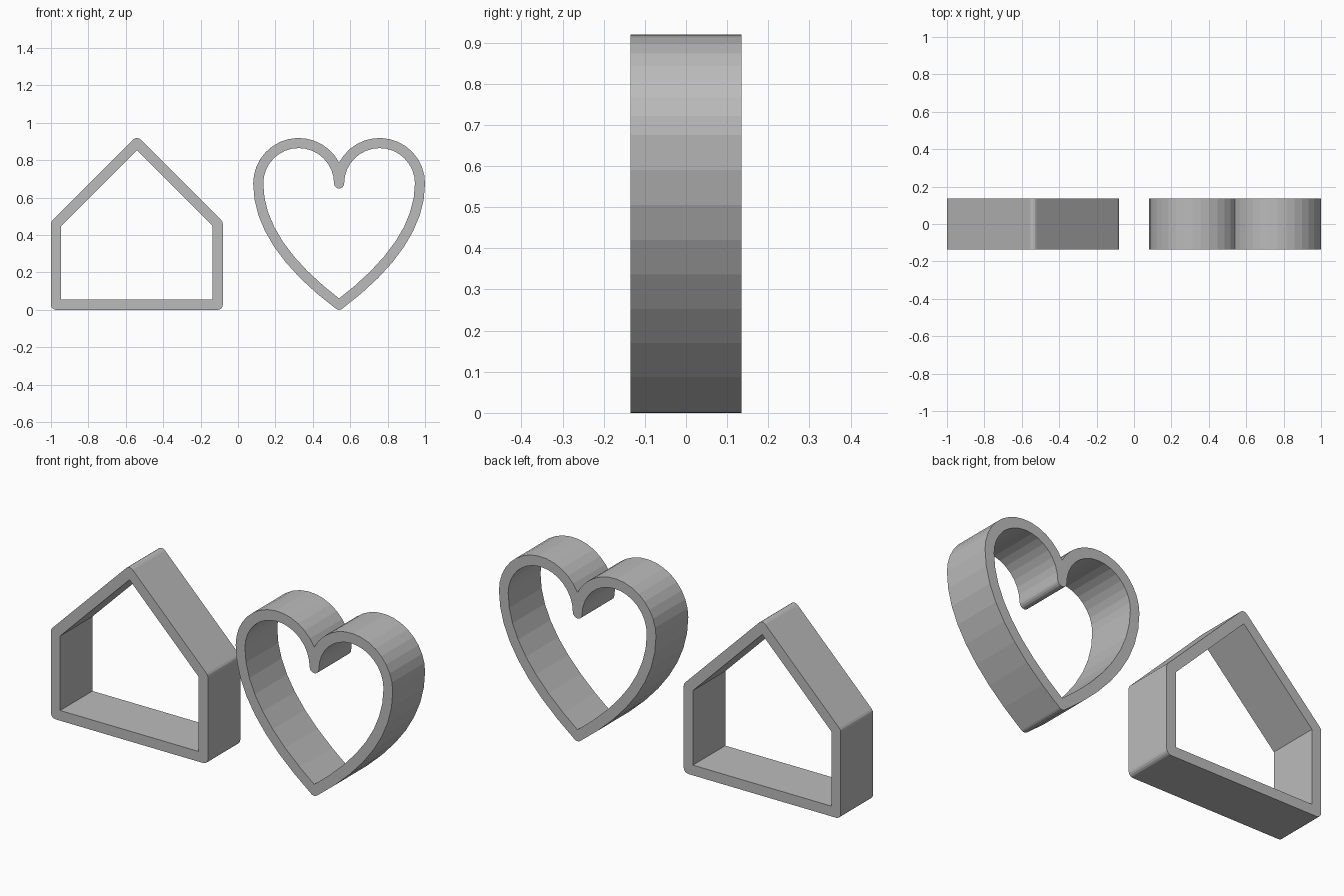
import bpy
import bmesh
from math import sin, cos, acos, atan2, hypot, radians, degrees, sqrt, tan

if "Cube" in bpy.data.objects:
    bpy.data.objects.remove(bpy.data.objects["Cube"])

# Each shape is drawn in an 80-unit square; walls are 5 units thick
UNIT = 2 / 185
HALF_WALL = 2.5
DEPTH = 25

grey = bpy.data.materials.new("plain grey")
grey.use_nodes = True
colour = (0.5, 0.5, 0.5, 1)
grey.diffuse_color = colour
grey.node_tree.nodes["Principled BSDF"].inputs["Base Color"].default_value = colour


def arc(cx, cz, r, start, end, steps):
    """Points on an arc, angles in degrees."""
    angles = [radians(start + (end - start) * i / steps) for i in range(steps + 1)]
    return [(cx + r * cos(a), cz + r * sin(a)) for a in angles]


def mirrored(half):
    """Close a right-hand half outline, running top to bottom, across x = 0."""
    return half + [(-x, z) for x, z in reversed(half) if x > 0.001]


def add_cutter(name, centre_x, outer, inner):
    """Fill between two outlines and extrude the band through its depth."""
    bm = bmesh.new()
    edges = []
    for loop in (mirrored(outer), mirrored(inner)):
        verts = [bm.verts.new((x * UNIT, -DEPTH / 2 * UNIT, (z + HALF_WALL) * UNIT))
                 for x, z in loop]
        edges += [bm.edges.new((verts[i - 1], verts[i])) for i in range(len(verts))]
    bmesh.ops.triangle_fill(bm, use_beauty=True, use_dissolve=False, edges=edges)
    extruded = bmesh.ops.extrude_face_region(bm, geom=bm.faces[:], use_keep_orig=True)
    top = [v for v in extruded["geom"] if isinstance(v, bmesh.types.BMVert)]
    bmesh.ops.translate(bm, vec=(0, DEPTH * UNIT, 0), verts=top)
    bmesh.ops.recalc_face_normals(bm, faces=bm.faces[:])
    mesh = bpy.data.meshes.new(name)
    bm.to_mesh(mesh)
    bm.free()
    mesh.materials.append(grey)
    obj = bpy.data.objects.new(name, mesh)
    obj.location.x = centre_x * UNIT
    bpy.context.collection.objects.link(obj)


# House: rounded outer corners, sharp inner corners
w = HALF_WALL
house_outer = (arc(0, 80, w, 90, 45, 2) + arc(40, 40, w, 45, 0, 2)
               + arc(40, 0, w, 0, -90, 4))
house_inner = [(0, 80 - w * sqrt(2)), (40 - w, 40 - w * tan(radians(22.5))), (40 - w, w)]
add_cutter("house_cutter", -50, house_outer, house_inner)


def heart_side(offset):
    """Lower side of the heart, a parabola pushed sideways by the offset."""
    points = []
    for i in range(1, 9):
        t = i / 8
        x, z = 40 * (1 - t * t), 60 * (1 - t)
        nx, nz = 60, -80 * t
        k = offset / hypot(nx, nz)
        points.append((x + nx * k, z + nz * k))
    return points


# Heart: semicircular lobes, sharp outer cleft, rounded inner cleft
cleft = 180 - degrees(acos(20 / (20 + w)))
tip = degrees(atan2(-80, 60))
heart_outer = (arc(20, 60, 20 + w, cleft, 0, 14) + heart_side(w)
               + arc(0, 0, w, tip, -90, 2)[1:])
heart_outer[0] = (0, heart_outer[0][1])
heart_inner = (arc(0, 60, w, -90, 0, 4) + arc(20, 60, 20 - w, 180, 0, 16)[1:]
               + heart_side(-w)[:-1] + [(0, w / 0.8)])
add_cutter("heart_cutter", 50, heart_outer, heart_inner)
